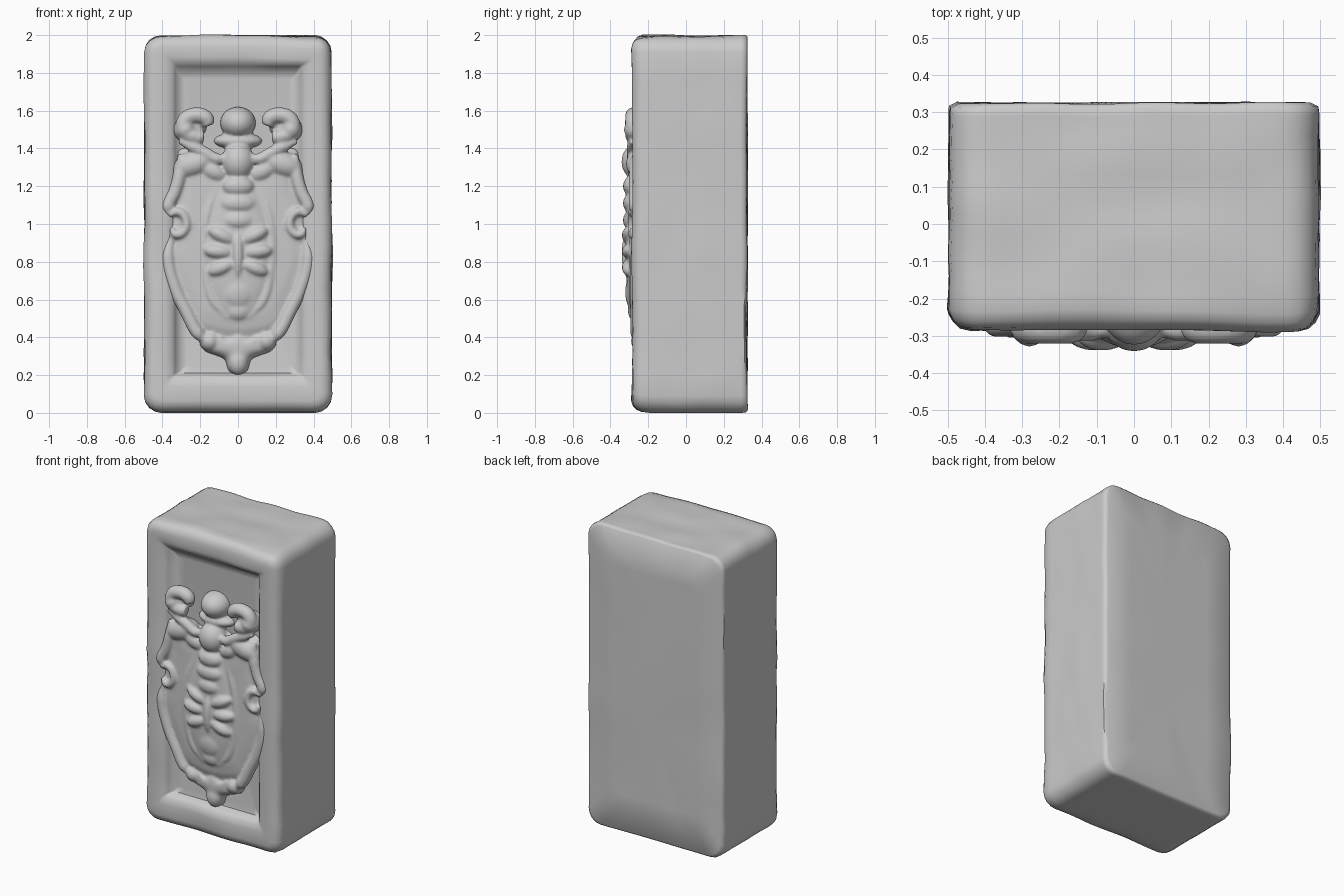
import bpy, bmesh, math
from mathutils import Vector, noise

if "Cube" in bpy.data.objects:
    bpy.data.objects.remove(bpy.data.objects["Cube"])

relief = []


def finish(name, bm, angle=50):
    bmesh.ops.recalc_face_normals(bm, faces=bm.faces)
    me = bpy.data.meshes.new(name)
    bm.to_mesh(me)
    bm.free()
    ob = bpy.data.objects.new(name, me)
    bpy.context.collection.objects.link(ob)
    bpy.context.view_layer.objects.active = ob
    ob.select_set(True)
    bpy.ops.object.shade_smooth_by_angle(angle=math.radians(angle))
    ob.select_set(False)
    return ob


def loft(bm, rings):
    loops = [[bm.verts.new(p) for p in r] for r in rings]
    n = len(loops[0])
    for a, b in zip(loops, loops[1:]):
        for i in range(n):
            j = (i + 1) % n
            bm.faces.new((a[i], a[j], b[j], b[i]))
    bm.faces.new(loops[0])
    bm.faces.new(loops[-1])


def smooth_loop(pts, steps=6):
    out, n = [], len(pts)
    for i in range(n):
        a, b, c, d = (Vector(pts[(i + k) % n]) for k in (-1, 0, 1, 2))
        for s in range(steps):
            t = s / steps
            out.append(0.5 * (2 * b + (c - a) * t + (2 * a - 5 * b + 4 * c - d) * t * t
                              + (3 * b - a - 3 * c + d) * t ** 3))
    return out


def rect_ring(hx, z0, z1, y, r, n=16):
    # rounded rectangle in the xz plane with evenly divided sides
    pts = []
    corners = [(hx - r, z1 - r, 0), (-hx + r, z1 - r, 90), (-hx + r, z0 + r, 180), (hx - r, z0 + r, 270)]
    for k, (cx, cz, a0) in enumerate(corners):
        arc = [Vector((cx + r * math.cos(math.radians(a0 + 22.5 * s)), y,
                       cz + r * math.sin(math.radians(a0 + 22.5 * s)))) for s in range(5)]
        nx, nz, na = corners[(k + 1) % 4]
        nxt = Vector((nx + r * math.cos(math.radians(na)), y, nz + r * math.sin(math.radians(na))))
        pts += arc + [arc[-1].lerp(nxt, s / n) for s in range(1, n)]
    return pts


def dome(name, half, base, height, centre, power=4, rings=9):
    # mirrored half outline swelling towards the front
    full = half + [(-x, z) for x, z in reversed(half) if x > 0.001]
    loop = smooth_loop(full)
    c = Vector(centre)
    layers = [[(p.x, base + 0.06, p.y) for p in loop]]
    for k in range(rings):
        t = math.cos(k / (rings - 0.5) * math.pi / 2)
        h = height * math.sqrt(1 - t ** power)
        layers.append([(c.x + (p.x - c.x) * t, base - h, c.y + (p.y - c.y) * t) for p in loop])
    bm = bmesh.new()
    loft(bm, layers)
    relief.append(finish(name, bm, 70))


def bump(name, x, z, rx, rz, front, depth, tilt=0):
    bm = bmesh.new()
    bmesh.ops.create_uvsphere(bm, u_segments=24, v_segments=14, radius=1)
    ob = finish(name, bm, 80)
    ob.scale = (rx, depth, rz)
    ob.location = (x, front + depth, z)
    ob.rotation_euler.y = tilt
    relief.append(ob)


def tube(name, pts, y, radius, sx=1, ends=0.5):
    cu = bpy.data.curves.new(name, 'CURVE')
    cu.dimensions = '3D'
    cu.bevel_depth = radius
    cu.bevel_resolution = 4
    cu.use_fill_caps = True
    cu.resolution_u = 8
    sp = cu.splines.new('BEZIER')
    sp.bezier_points.add(len(pts) - 1)
    for i, (bp, (x, z)) in enumerate(zip(sp.bezier_points, pts)):
        bp.co = (sx * x, y, z)
        bp.handle_left_type = bp.handle_right_type = 'AUTO'
        bp.radius = ends if i in (0, len(pts) - 1) else 1
    ob = bpy.data.objects.new(name, cu)
    bpy.context.collection.objects.link(ob)
    bpy.context.view_layer.objects.active = ob
    ob.select_set(True)
    bpy.ops.object.convert(target='MESH')
    relief.append(bpy.context.object)
    bpy.context.object.select_set(False)


# Weathered stone block with a framed, sunken front panel
spec = [(0.12, 0.5, 1.5, 0.324, 0.05), (0.3, 0.25, 1.75, 0.324, 0.07), (0.47, 0.015, 1.985, 0.323, 0.09),
        (0.491, 0.002, 1.996, 0.312, 0.09)]
spec += [(0.493, 0.0, 1.997, 0.29 - 0.053 * k, 0.09) for k in range(10)]
spec += [(0.49, 0.006, 1.994, -0.235, 0.09), (0.48, 0.018, 1.985, -0.26, 0.08), (0.462, 0.04, 1.965, -0.278, 0.06),
         (0.435, 0.065, 1.935, -0.285, 0.04), (0.385, 0.14, 1.88, -0.284, 0.02), (0.35, 0.185, 1.85, -0.277, 0.012),
         (0.333, 0.2, 1.835, -0.255, 0.01), (0.312, 0.212, 1.80, -0.222, 0.008), (0.28, 0.25, 1.77, -0.216, 0.008)]
rings = [rect_ring(*s) for s in spec]
for k, r in enumerate(rings[:-3]):
    for p in r:
        w = noise.noise(Vector((p.x * 4, p.y * 7, p.z * 3)))
        amp = 0.016 if k > 13 else 0.01
        p.x += math.copysign(amp * w, p.x) if abs(p.x) > 0.35 else 0
        p.z += amp * w if p.z > 1.8 else 0
        p.y += 0.009 * w
bm = bmesh.new()
loft(bm, rings)
finish("stone_block", bm, 60)

# Cartouche plate and its raised central oval
dome("cartouche_plate",
     [(0, 1.40), (0.14, 1.36), (0.24, 1.40), (0.32, 1.39), (0.335, 1.26), (0.36, 1.17), (0.39, 1.04), (0.385, 0.92),
      (0.39, 0.8), (0.34, 0.64), (0.27, 0.5), (0.2, 0.40), (0, 0.36)], -0.205, 0.085, (0, 0.9), 7)
dome("central_oval",
     [(0, 1.28), (0.09, 1.22), (0.15, 1.08), (0.185, 0.92), (0.18, 0.75), (0.14, 0.6), (0.07, 0.5), (0, 0.48)],
     -0.265, 0.052, (0, 0.86), 3)

# Bottom trefoil
dome("bottom_trefoil",
     [(0, 0.44), (0.09, 0.40), (0.16, 0.44), (0.205, 0.39), (0.18, 0.33), (0.12, 0.305), (0.07, 0.28), (0.05, 0.22),
      (0, 0.2)], -0.205, 0.075, (0, 0.35), 3)
bump("trefoil_tip", 0, 0.27, 0.055, 0.07, -0.288, 0.05)

# Centre line: crest ball, mask ball and stacked beads
bump("crest_ball", 0, 1.535, 0.095, 0.085, -0.325, 0.11)
bump("crest_neck", 0, 1.44, 0.13, 0.045, -0.29, 0.08)
bump("mask_ball", 0, 1.33, 0.09, 0.10, -0.342, 0.09)
for z, rx in ((1.2, 0.085), (1.11, 0.1), (1.02, 0.09)):
    bump("oval_bead", 0, z, rx, 0.055, -0.334, 0.05)
bump("leaf_stem", 0, 0.84, 0.035, 0.14, -0.342, 0.05)
bump("oval_chin", 0, 0.64, 0.1, 0.1, -0.322, 0.05)
bump("oval_tip", 0, 0.54, 0.07, 0.055, -0.308, 0.04)

# Mirrored relief
for s in (-1, 1):
    bump("volute_core", s * 0.225, 1.515, 0.06, 0.06, -0.29, 0.09)
    tube("volute_curl", [(0.155, 1.52), (0.17, 1.56), (0.23, 1.575), (0.28, 1.55), (0.285, 1.50), (0.24, 1.465),
                         (0.18, 1.46)], -0.28, 0.042, s, 0.75)
    bump("volute_base", s * 0.28, 1.50, 0.065, 0.065, -0.33, 0.1)
    tube("ribbon_arm", [(0.06, 1.36), (0.11, 1.345), (0.17, 1.375), (0.24, 1.41), (0.31, 1.44)], -0.282, 0.032, s)
    bump("shoulder_leaf", s * 0.23, 1.32, 0.12, 0.07, -0.318, 0.07, s * 0.35)
    bump("shoulder_lobe", s * 0.13, 1.28, 0.08, 0.05, -0.31, 0.05, s * -0.5)
    tube("upper_strap", [(0.3, 1.37), (0.31, 1.26), (0.335, 1.17), (0.37, 1.09), (0.36, 1.05)], -0.268, 0.036, s)
    tube("side_hook", [(0.365, 1.045), (0.315, 1.065), (0.275, 1.02), (0.285, 0.965), (0.33, 0.945), (0.355, 0.98)],
         -0.283, 0.024, s)
    tube("lower_strap", [(0.35, 0.94), (0.37, 0.83), (0.335, 0.67), (0.27, 0.53), (0.21, 0.42), (0.17, 0.385)],
         -0.26, 0.036, s)
    tube("oval_rim", [(0.1, 1.22), (0.16, 1.06), (0.18, 0.9), (0.17, 0.74), (0.13, 0.59), (0.05, 0.5)],
         -0.276, 0.025, s)
    bump("trefoil_lobe", s * 0.15, 0.38, 0.055, 0.055, -0.292, 0.06)
    for x, z, tilt in ((0.085, 0.94, -0.45), (0.105, 0.855, -0.1), (0.085, 0.77, 0.4)):
        bump("leaf", s * x, z, 0.08, 0.04, -0.34, 0.045, s * tilt)

# Melt the relief parts into one soft, weathered carving
for ob in relief:
    ob.select_set(True)
bpy.context.view_layer.objects.active = relief[0]
bpy.ops.object.join()
carving = bpy.context.object
carving.name = "cartouche_carving"
remesh = carving.modifiers.new("blend", 'REMESH')
remesh.mode = 'VOXEL'
remesh.voxel_size = 0.008
remesh.use_smooth_shade = True
soften = carving.modifiers.new("soften", 'SMOOTH')
soften.factor = 0.5
soften.iterations = 8
